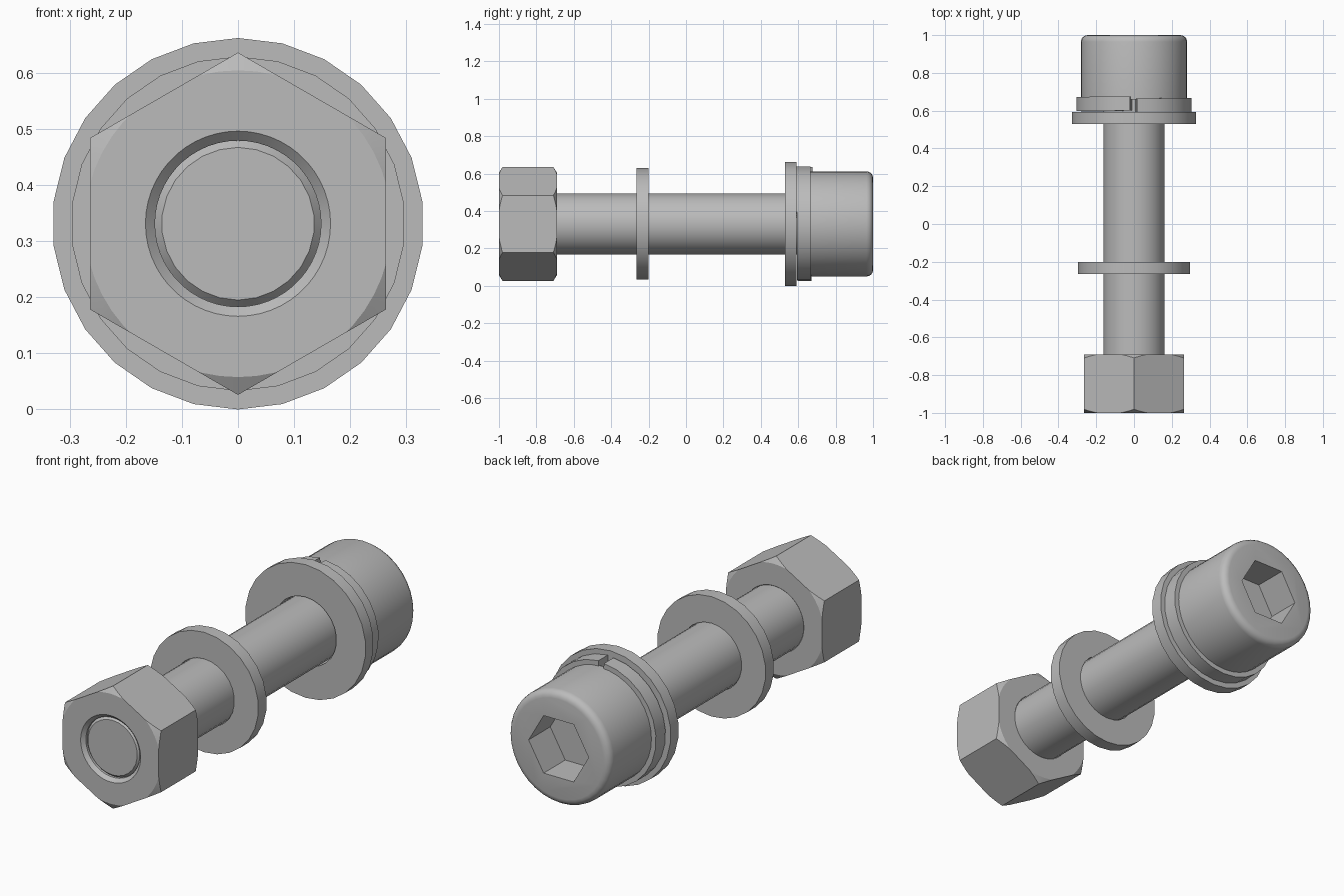
import bpy
import bmesh
from math import sin, cos, pi, tau, radians

AXIS_Z = 0.331  # height of the bolt axis, which runs along y

cube = bpy.data.objects.get("Cube")
if cube:
    bpy.data.objects.remove(cube, do_unlink=True)

steel = bpy.data.materials.new("grey_steel")
steel.use_nodes = True
steel.diffuse_color = (0.5, 0.5, 0.5, 1)
steel.node_tree.nodes["Principled BSDF"].inputs["Base Color"].default_value = (0.5, 0.5, 0.5, 1)


def lathe(name, profile, sides, start=0.0, end=None, ring=False, pitch=0.0):
    """Turn (radius, y) points about the bolt axis; angle 0 points up.
    ring closes the profile; end leaves the turn open, with capped ends."""
    bm = bmesh.new()
    full = end is None
    count = sides if full else sides + 1
    span = tau if full else end - start
    loops = []
    for i in range(count):
        t = i / sides
        a = start + span * t
        loops.append([bm.verts.new((r * sin(a), y + pitch * t, AXIS_Z + r * cos(a)))
                      for r, y in profile])
    n = len(profile)
    for i in range(sides):
        p, q = loops[i], loops[(i + 1) % count]
        for j in range(n if ring else n - 1):
            k = (j + 1) % n
            bm.faces.new((p[j], p[k], q[k], q[j]))
    if not ring:
        for j in (0, n - 1):
            bm.faces.new([loop[j] for loop in loops])
    elif not full:
        bm.faces.new(loops[0])
        bm.faces.new(loops[-1])
    bmesh.ops.recalc_face_normals(bm, faces=bm.faces)
    mesh = bpy.data.meshes.new(name)
    bm.to_mesh(mesh)
    bm.free()
    mesh.materials.append(steel)
    obj = bpy.data.objects.new(name, mesh)
    bpy.context.collection.objects.link(obj)
    return obj


def select(obj):
    bpy.ops.object.select_all(action='DESELECT')
    obj.select_set(True)
    bpy.context.view_layer.objects.active = obj


def cut(obj, tool, operation):
    mod = obj.modifiers.new("cut", 'BOOLEAN')
    mod.operation = operation
    mod.solver = 'EXACT'
    mod.object = tool
    select(obj)
    bpy.ops.object.modifier_apply(modifier=mod.name)
    bpy.data.objects.remove(tool, do_unlink=True)


def washer(name, inner, outer, y0, y1, **options):
    profile = [(inner, y0), (outer, y0), (outer, y1), (inner, y1)]
    return lathe(name, profile, 26, ring=True, **options)


# Shaft with a chamfered tip
shaft = lathe("shaft", [(0.136, -0.985), (0.163, -0.955), (0.163, 0.72)], 26)

# Cap head with a rounded rim and a hexagonal socket
HEAD_R, RIM = 0.281, 0.035
rim = [(HEAD_R - RIM + RIM * cos(a), 1 - RIM + RIM * sin(a))
       for a in (pi / 2 * i / 4 for i in range(5))]
head = lathe("cap_head", [(HEAD_R, 0.66)] + rim, 36)
socket = lathe("socket_cutter", [(0.165, 0.83), (0.165, 1.1)], 6, start=pi / 2)
cut(head, socket, 'DIFFERENCE')

# Hexagonal nut: prism trimmed by a turned shape with conical ends and a bore
nut = lathe("hex_nut", [(0.305, -1.0), (0.305, -0.69)], 6)
trim = lathe("nut_trim", [
    (0.148, -0.983), (0.167, -1.002), (0.27, -1.002), (0.32, -0.972),
    (0.32, -0.718), (0.27, -0.688), (0.167, -0.688), (0.148, -0.707)], 52, ring=True)
cut(nut, trim, 'INTERSECT')

# Flat washers and the split spring washer under the head
large = washer("large_washer", 0.17, 0.331, 0.53, 0.592)
small = washer("small_washer", 0.166, 0.298, -0.265, -0.2)
spring = washer("spring_washer", 0.17, 0.306, 0.59, 0.665,
                start=0.05, end=tau - 0.07, pitch=0.01)

for part in (shaft, head, nut, large, small, spring):
    select(part)
    bpy.ops.object.shade_smooth_by_angle(angle=radians(30))
